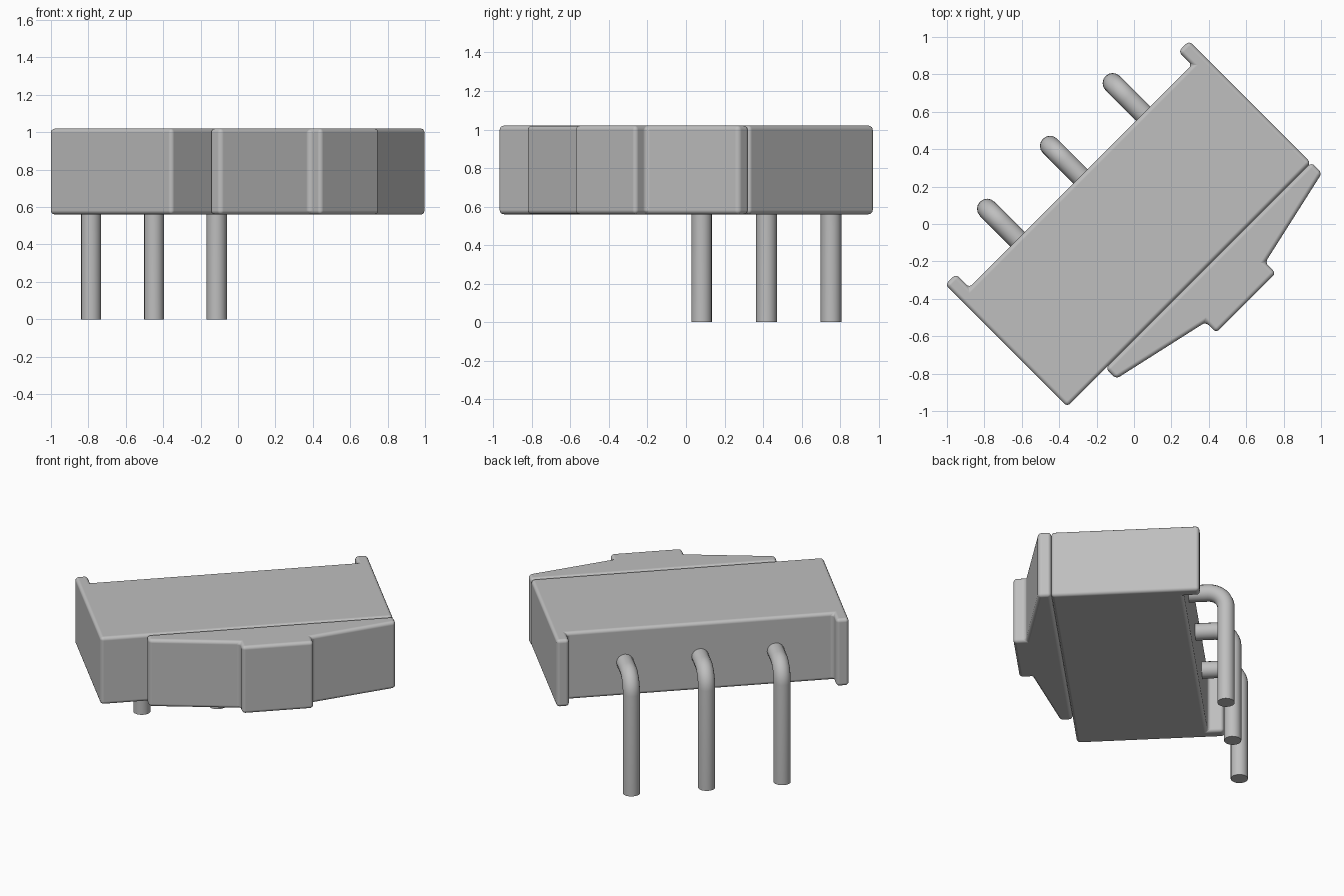
import bpy, bmesh, math
from mathutils import Vector

cube = bpy.data.objects.get("Cube")
if cube:
    bpy.data.objects.remove(cube, do_unlink=True)

TURN = math.radians(45)      # the whole part sits diagonally
BOTTOM, TOP = 0.56, 1.02

grey = bpy.data.materials.new("light grey")
grey.use_nodes = True
colour = (0.52, 0.52, 0.52, 1)
grey.diffuse_color = colour
grey.node_tree.nodes["Principled BSDF"].inputs["Base Color"].default_value = colour


def slab(name, outline, radius):
    """Extrude a plan outline between BOTTOM and TOP and round its edges."""
    bm = bmesh.new()
    base = bm.faces.new([bm.verts.new((x, y, BOTTOM)) for x, y in outline])
    up = bmesh.ops.extrude_face_region(bm, geom=[base])
    verts = [g for g in up["geom"] if isinstance(g, bmesh.types.BMVert)]
    bmesh.ops.translate(bm, verts=verts, vec=(0, 0, TOP - BOTTOM))
    bmesh.ops.recalc_face_normals(bm, faces=bm.faces)
    for f in bm.faces:
        f.smooth = True
    mesh = bpy.data.meshes.new(name)
    bm.to_mesh(mesh)
    bm.free()
    mesh.materials.append(grey)
    obj = bpy.data.objects.new(name, mesh)
    bpy.context.collection.objects.link(obj)
    obj.rotation_euler.z = TURN
    bev = obj.modifiers.new("rounded_edges", "BEVEL")
    bev.width = radius
    bev.segments = 4
    bev.limit_method = "ANGLE"
    bev.angle_limit = math.radians(30)
    bev.harden_normals = True
    return obj


# Housing with a rear lip at each end
left, right, front, back, lip = -0.943, 0.9, -0.438, 0.382, 0.484
wall = 0.08
slab("housing", [
    (left, front), (right, front), (right, lip), (right - wall, lip),
    (right - wall, back), (left + wall, back), (left + wall, lip), (left, lip),
], 0.022)

# Front cover: tapered wings with a raised middle block, symmetric about its centre
centre = 0.125
half = [(0.778, front), (0.778, -0.518), (0.225, -0.642), (0.225, -0.722)]
cover = [(centre + x, y) for x, y in half]
cover += [(centre - x, y) for x, y in reversed(half)]
slab("front_cover", cover, 0.022)

# Bent pins coming out of the rear face
PIN_Y, PIN_Z, BEND = 0.613, 0.79, 0.11


def pin(name, x):
    path = [Vector((x, back - 0.05, PIN_Z))]
    for i in range(9):
        a = math.pi / 2 * (1 - i / 8)
        path.append(Vector((x, PIN_Y - BEND + BEND * math.cos(a),
                            PIN_Z - BEND + BEND * math.sin(a))))
    path.append(Vector((x, PIN_Y, 0)))
    curve = bpy.data.curves.new(name, "CURVE")
    curve.dimensions = "3D"
    curve.bevel_depth = 0.054
    curve.bevel_resolution = 6
    curve.use_fill_caps = True
    spline = curve.splines.new("POLY")
    spline.points.add(len(path) - 1)
    for p, co in zip(spline.points, path):
        p.co = (*co, 1)
    curve.materials.append(grey)
    obj = bpy.data.objects.new(name, curve)
    bpy.context.collection.objects.link(obj)
    obj.rotation_euler.z = TURN
    bpy.ops.object.select_all(action="DESELECT")
    obj.select_set(True)
    bpy.context.view_layer.objects.active = obj
    bpy.ops.object.convert(target="MESH")
    bpy.ops.object.shade_smooth_by_angle(angle=math.radians(40))


for name, x in (("pin_right", -0.498), ("pin_middle", -0.022), ("pin_left", 0.452)):
    pin(name, x)
